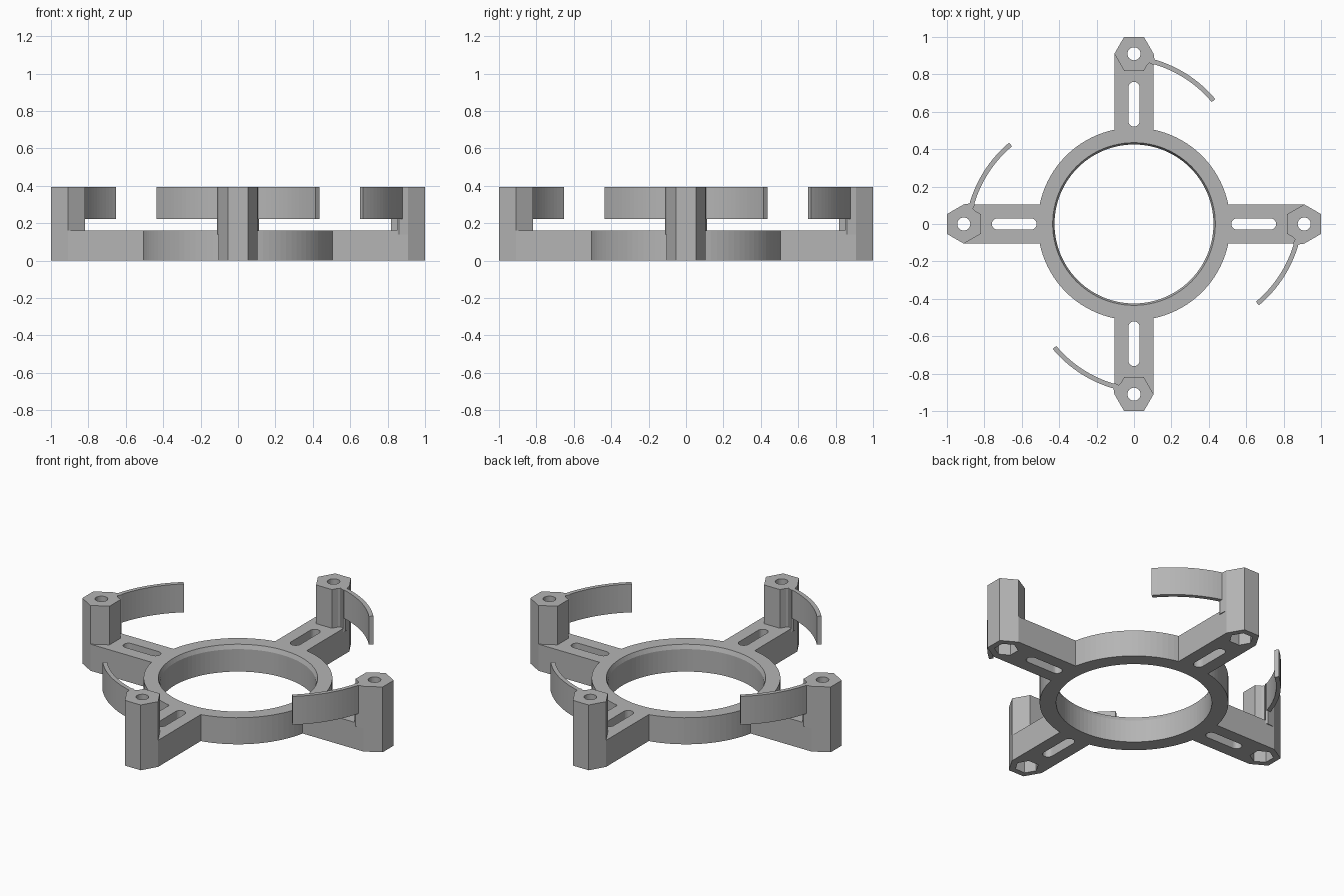
import bpy, bmesh, math
from mathutils import Matrix, Vector

cube = bpy.data.objects.get("Cube")
if cube:
    bpy.data.objects.remove(cube, do_unlink=True)

GREY = (0.46, 0.46, 0.46, 1)
mat = bpy.data.materials.new("plain grey")
mat.use_nodes = True
mat.diffuse_color = GREY
mat.node_tree.nodes["Principled BSDF"].inputs["Base Color"].default_value = GREY

BASE_H, TOP = 0.16, 0.393
POST = Vector((0, 0.91))


def finish(name, bm, turn=0):
    bmesh.ops.recalc_face_normals(bm, faces=bm.faces)
    bm.transform(Matrix.Rotation(math.radians(turn), 4, 'Z'))
    mesh = bpy.data.meshes.new(name)
    bm.to_mesh(mesh)
    bm.free()
    mesh.materials.append(mat)
    ob = bpy.data.objects.new(name, mesh)
    bpy.context.collection.objects.link(ob)
    return ob


def prism(name, outline, z0, z1, turn=0):
    bm = bmesh.new()
    face = bm.faces.new([bm.verts.new((x, y, z0)) for x, y in outline])
    out = bmesh.ops.extrude_face_region(bm, geom=[face])
    top = [v for v in out["geom"] if isinstance(v, bmesh.types.BMVert)]
    bmesh.ops.translate(bm, verts=top, vec=(0, 0, z1 - z0))
    return finish(name, bm, turn)


def arc(c, r, a0, a1, n):
    return [(c[0] + r * math.cos(a0 + (a1 - a0) * i / n),
             c[1] + r * math.sin(a0 + (a1 - a0) * i / n)) for i in range(n + 1)]


def polygon(c, r, n):
    return arc(c, r, 0, math.tau, n)[:-1]


def lathe(name, profile, n):
    bm = bmesh.new()
    rings = [[bm.verts.new((x, y, z)) for x, y in polygon((0, 0), r, n)] for r, z in profile]
    for a, b in zip(rings, rings[1:] + rings[:1]):
        for i in range(n):
            j = (i + 1) % n
            bm.faces.new((a[i], a[j], b[j], b[i]))
    return finish(name, bm)


def combine(target, tool, operation):
    mod = target.modifiers.new(operation.lower(), 'BOOLEAN')
    mod.operation, mod.solver, mod.object = operation, 'EXACT', tool
    bpy.context.view_layer.objects.active = target
    bpy.ops.object.modifier_apply(modifier=mod.name)
    bpy.data.objects.remove(tool, do_unlink=True)


# Outlines for the arm that points to +y
arm_outline = [(-0.105, 0.47), (0.105, 0.47), (0.105, 0.91), (-0.105, 0.91)]
hexagon = polygon(POST, 0.105, 6)
slot = arc((0, 0.73), 0.03, 0, math.pi, 10) + arc((0, 0.55), 0.03, math.pi, math.tau, 10)
root = [(0.04, 0.91), (0.105, 0.91), (0.112, 0.862), (0.105, 0.85), (0.082, 0.862), (0.05, 0.83)]

# Curved spring clip, bowed outwards
start, end, radius, half = Vector((0.085, 0.873)), Vector((0.425, 0.66)), 0.65, 0.0125
chord = end - start
normal = Vector((-chord.y, chord.x)).normalized()
centre = (start + end) / 2 - normal * math.sqrt(radius ** 2 - (chord.length / 2) ** 2)
a0, a1 = [math.atan2(p.y - centre.y, p.x - centre.x) for p in (start, end)]
clip_outline = arc(centre, radius + half, a0, a1, 16) + arc(centre, radius - half, a1, a0, 16)

# Central ring with a bevelled inner lip
frame = lathe("mount_frame", [(0.515, 0), (0.515, BASE_H), (0.435, BASE_H),
                              (0.425, 0.135), (0.425, 0)], 96)

# Arms, posts and clips, repeated around the ring
for turn in range(0, 360, 90):
    arm = prism("arm", arm_outline, 0, BASE_H, turn)
    combine(arm, prism("post", hexagon, 0, TOP, turn), 'UNION')
    combine(arm, prism("clip_root", root, BASE_H - 0.02, TOP, turn), 'UNION')
    combine(arm, prism("clip", clip_outline, 0.222, TOP, turn), 'UNION')
    # Slot, screw hole and nut pocket
    combine(arm, prism("slot_cutter", slot, -0.1, 0.3, turn), 'DIFFERENCE')
    combine(arm, prism("screw_cutter", polygon(POST, 0.035, 24), -0.1, 0.5, turn), 'DIFFERENCE')
    combine(arm, prism("nut_cutter", polygon(POST, 0.066, 6), -0.1, 0.12, turn), 'DIFFERENCE')
    combine(frame, arm, 'UNION')
